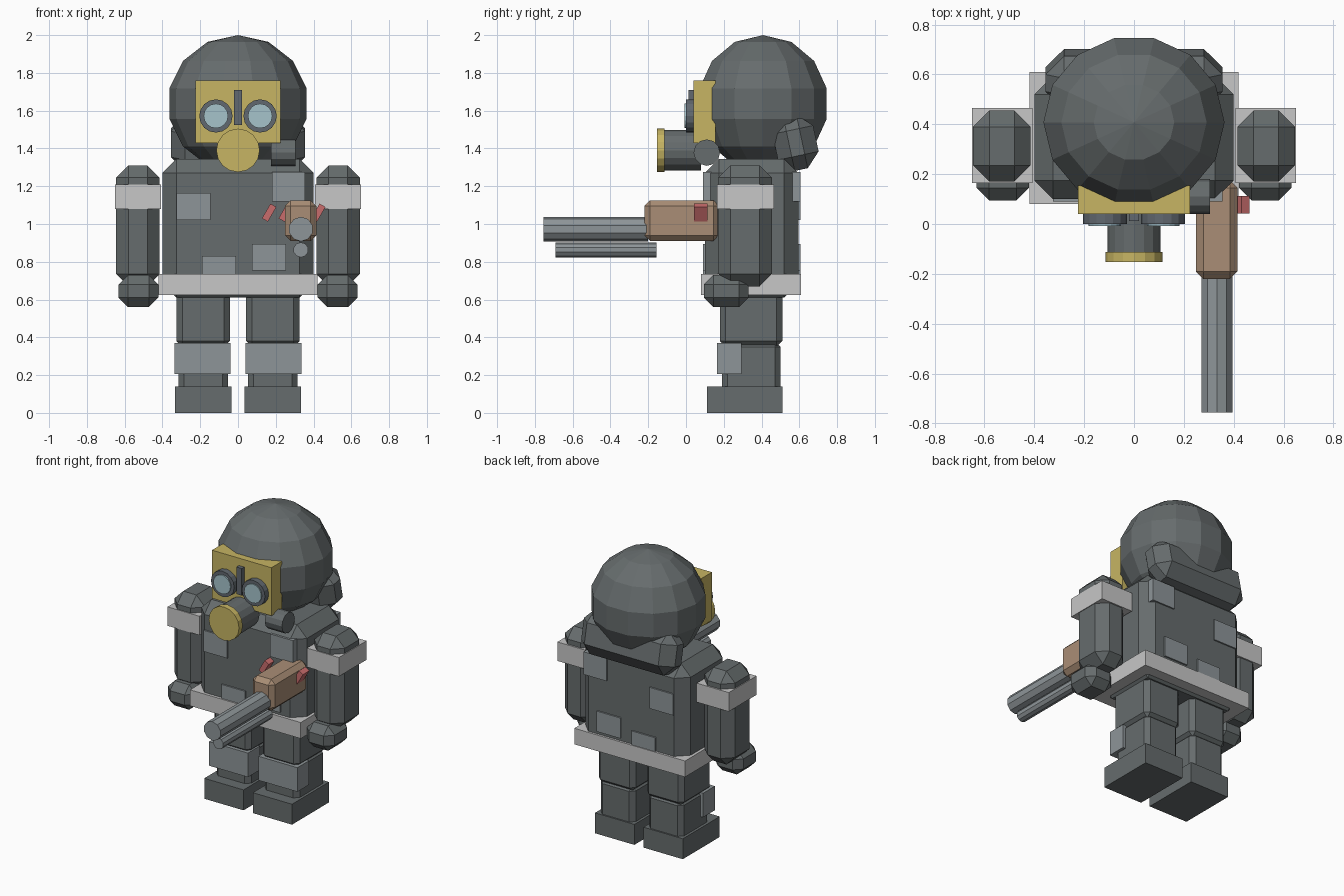
import bpy, bmesh, math
from mathutils import Matrix

if "Cube" in bpy.data.objects:
    bpy.data.objects.remove(bpy.data.objects["Cube"])


def material(name, r, g, b):
    m = bpy.data.materials.new(name)
    m.diffuse_color = (r, g, b, 1)
    m.use_nodes = True
    m.node_tree.nodes["Principled BSDF"].inputs["Base Color"].default_value = m.diffuse_color
    return m


SUIT = material("dark suit grey", 0.133, 0.15, 0.153)
PATCH = material("patch grey", 0.27, 0.30, 0.315)
BAND = material("light band grey", 0.57, 0.57, 0.57)
GOLD = material("mask yellow", 0.57, 0.46, 0.125)
TAN = material("stock tan", 0.40, 0.27, 0.18)
RED = material("shell red", 0.58, 0.15, 0.15)
LENS = material("lens blue", 0.38, 0.55, 0.60)
RIM = material("rim grey", 0.12, 0.14, 0.16)


def finish(bm, name, mat):
    bmesh.ops.recalc_face_normals(bm, faces=bm.faces)
    me = bpy.data.meshes.new(name)
    bm.to_mesh(me)
    bm.free()
    me.materials.append(mat)
    ob = bpy.data.objects.new(name, me)
    bpy.context.collection.objects.link(ob)
    return ob


def box(name, mat, x, y, z, bevel=0.0, tilt=None):
    """Box from (min, max) ranges, optionally chamfered and tilted (angle, axis)."""
    bm = bmesh.new()
    bmesh.ops.create_cube(bm, size=1)
    size = [r[1] - r[0] for r in (x, y, z)]
    bmesh.ops.scale(bm, vec=size, verts=bm.verts)
    if bevel:
        bmesh.ops.bevel(bm, geom=bm.edges[:], offset=bevel, segments=1,
                        affect='EDGES', profile=0.5)
    if tilt:
        bmesh.ops.rotate(bm, verts=bm.verts,
                         matrix=Matrix.Rotation(math.radians(tilt[0]), 3, tilt[1]))
    bmesh.ops.translate(bm, vec=[(r[0] + r[1]) / 2 for r in (x, y, z)], verts=bm.verts)
    return finish(bm, name, mat)


def cylinder(name, mat, center, radius, length, axis='Y', sides=16):
    bm = bmesh.new()
    bmesh.ops.create_cone(bm, cap_ends=True, segments=sides, radius1=radius,
                          radius2=radius, depth=length)
    bmesh.ops.rotate(bm, verts=bm.verts,
                     matrix=Matrix.Rotation(math.pi / 2, 3, 'X' if axis == 'Y' else 'Y'))
    bmesh.ops.translate(bm, vec=center, verts=bm.verts)
    return finish(bm, name, mat)


# torso, belt and the pouches that show on both front and back
box("torso", SUIT, (-0.40, 0.40), (0.10, 0.595), (0.61, 1.345), 0.075)
box("belt", BAND, (-0.42, 0.42), (0.08, 0.61), (0.625, 0.735))
for x, z in (((-0.325, -0.145), (1.02, 1.165)), ((0.18, 0.355), (1.12, 1.275)),
             ((-0.19, -0.01), (0.68, 0.83)), ((0.075, 0.255), (0.755, 0.895))):
    box("torso_patch", PATCH, x, (0.09, 0.605), z)

# head and the rolled collar behind it
bm = bmesh.new()
bmesh.ops.create_uvsphere(bm, u_segments=14, v_segments=7, radius=0.36)
bmesh.ops.rotate(bm, verts=bm.verts, matrix=Matrix.Rotation(math.pi / 2, 3, 'Z'))
bmesh.ops.scale(bm, vec=(1.035, 0.985, 1.008), verts=bm.verts)
bmesh.ops.translate(bm, vec=(0, 0.408, 1.637), verts=bm.verts)
finish(bm, "head", SUIT)
box("collar_roll", SUIT, (-0.355, 0.355), (0.47, 0.69), (1.285, 1.575), 0.075, (12, 'X'))

# face mask, snout filter and side filter
box("mask", GOLD, (-0.225, 0.225), (0.04, 0.155), (1.43, 1.76))
box("mask_ridge", RIM, (-0.02, 0.02), (0.012, 0.05), (1.525, 1.71))
cylinder("snout", SUIT, (0, -0.02, 1.39), 0.107, 0.2)
cylinder("snout_cap", GOLD, (0, -0.133, 1.39), 0.115, 0.04)
cylinder("side_filter", SUIT, (0.24, 0.11, 1.378), 0.07, 0.13, 'X', 12)

for s in (-1, 1):
    def span(a, b):
        return tuple(sorted((s * a, s * b)))

    # goggles
    cylinder("goggle_rim", RIM, (s * 0.117, 0.025, 1.572), 0.088, 0.05)
    cylinder("goggle_lens", LENS, (s * 0.117, 0.004, 1.572), 0.065, 0.024)
    # arms
    box("arm", SUIT, span(0.415, 0.645), (0.17, 0.455), (0.67, 1.31), 0.065)
    box("arm_band", BAND, span(0.407, 0.65), (0.165, 0.465), (1.08, 1.21))
    box("glove", SUIT, span(0.422, 0.632), (0.095, 0.33), (0.56, 0.73), 0.05)
    # legs
    box("upper_leg", SUIT, span(0.043, 0.325), (0.18, 0.51), (0.35, 0.66), 0.03)
    box("lower_leg", SUIT, span(0.052, 0.315), (0.19, 0.50), (0.10, 0.38), 0.03)
    box("knee_pad", PATCH, span(0.04, 0.335), (0.165, 0.293), (0.205, 0.37))
    box("boot", SUIT, span(0.035, 0.333), (0.11, 0.51), (0, 0.14))

# gun
box("gun_body", TAN, (0.248, 0.415), (-0.22, 0.175), (0.91, 1.125), 0.03)
cylinder("gun_barrel", PATCH, (0.333, -0.4775, 0.973), 0.065, 0.555, sides=10)
cylinder("gun_tube", PATCH, (0.333, -0.4225, 0.863), 0.04, 0.535, sides=10)

# tilted shells
for x in (0.165, 0.253, 0.425):
    box("shell", RED, (x - 0.018, x + 0.018), (0.043, 0.113), (1.015, 1.105),
        0, (30, 'Y'))
